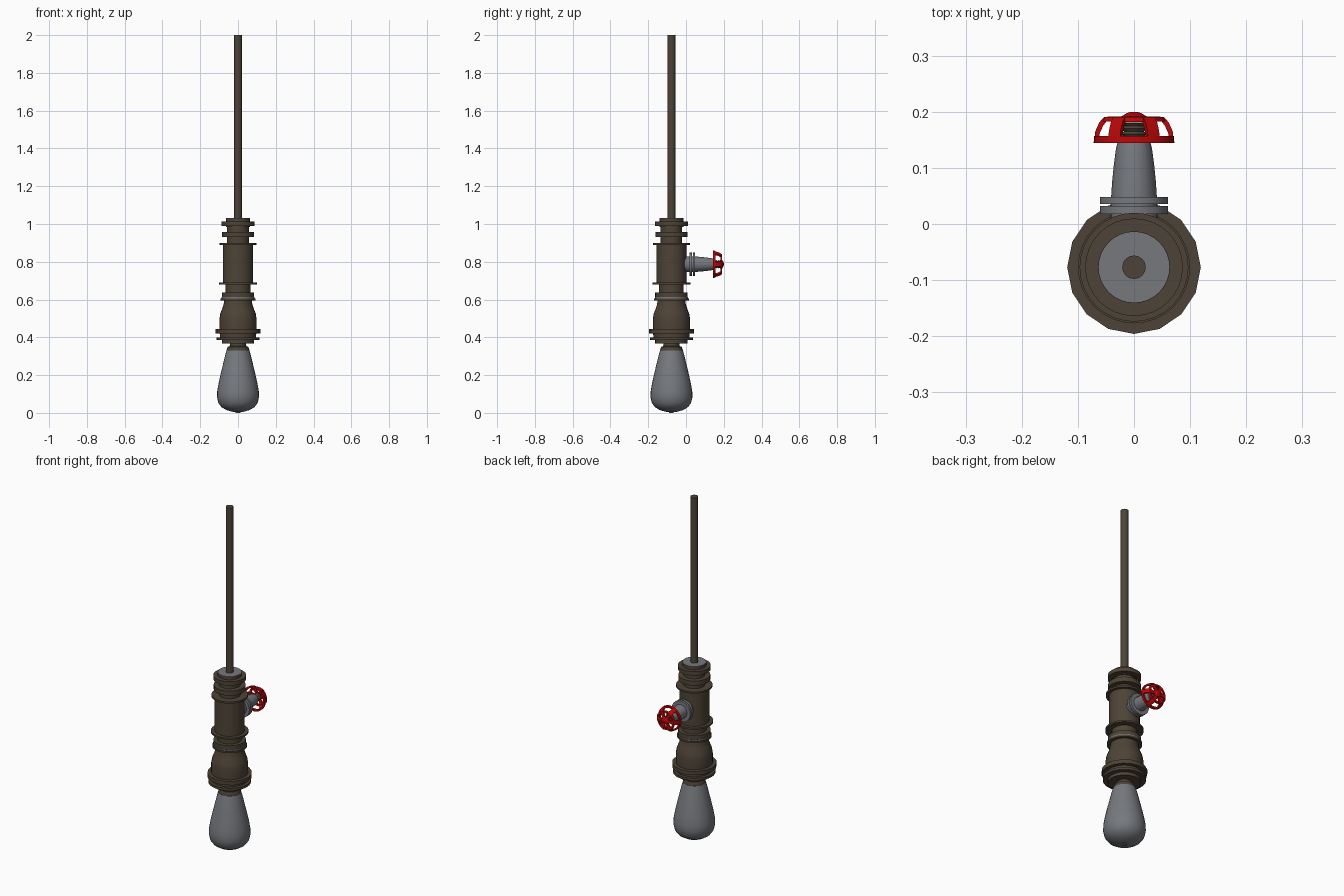
import bpy, bmesh, math
from mathutils import Vector, Matrix

if "Cube" in bpy.data.objects:
    bpy.data.objects.remove(bpy.data.objects["Cube"])

AXIS_Y = -0.077      # lamp axis
VALVE_Z = 0.787      # valve axis height


def material(name, rgb):
    m = bpy.data.materials.new(name)
    m.diffuse_color = (*rgb, 1)
    m.use_nodes = True
    m.node_tree.nodes["Principled BSDF"].inputs["Base Color"].default_value = m.diffuse_color
    return m


BROWN = material("aged_bronze", (0.076, 0.057, 0.038))
GREY = material("steel_grey", (0.180, 0.190, 0.208))
RED = material("valve_red", (0.48, 0.002, 0.002))

UP = Matrix.Translation((0, AXIS_Y, 0))
# local z becomes world +y for the valve parts
BACK = Matrix.Translation((0, 0, VALVE_Z)) @ Matrix.Rotation(-math.pi / 2, 4, 'X')


def finish(name, bm, mat, frame, angle=35):
    bmesh.ops.remove_doubles(bm, verts=bm.verts, dist=1e-5)
    bmesh.ops.recalc_face_normals(bm, faces=bm.faces)
    bm.transform(frame)
    me = bpy.data.meshes.new(name)
    bm.to_mesh(me)
    bm.free()
    me.materials.append(mat)
    ob = bpy.data.objects.new(name, me)
    bpy.context.collection.objects.link(ob)
    bpy.ops.object.select_all(action='DESELECT')
    ob.select_set(True)
    bpy.context.view_layer.objects.active = ob
    bpy.ops.object.shade_smooth_by_angle(angle=math.radians(angle))
    return ob


def lathe(name, profile, mat, segs=32, frame=UP, closed=False):
    """Spin (radius, height) points; open profiles get end caps."""
    bm = bmesh.new()
    rings = []
    for r, h in profile:
        rings.append([bm.verts.new((r * math.cos(2 * math.pi * i / segs),
                                    r * math.sin(2 * math.pi * i / segs), h))
                      for i in range(segs)])
    pairs = list(zip(rings, rings[1:]))
    if closed:
        pairs.append((rings[-1], rings[0]))
    for a, b in pairs:
        for i in range(segs):
            j = (i + 1) % segs
            bm.faces.new((a[i], a[j], b[j], b[i]))
    if not closed:
        bm.faces.new(rings[0])
        bm.faces.new(rings[-1])
    return finish(name, bm, mat, frame)


def disc(name, r, z0, z1, mat=BROWN, segs=32, frame=UP):
    return lathe(name, [(r, z0), (r, z1)], mat, segs, frame)


# hanging cord and top cap
disc("cord", 0.021, 1.02, 2.0, segs=16)
disc("cap", 0.064, 0.985, 1.030)
disc("cap_plate", 0.063, 1.025, 1.032, GREY)

# pipe body with its collars
disc("upper_neck", 0.057, 0.89, 0.99)
disc("upper_collar", 0.087, 0.990, 1.013)
disc("second_collar", 0.085, 0.930, 0.957)
disc("body_top_flange", 0.097, 0.889, 0.899)
disc("pipe_body", 0.080, 0.685, 0.892)
disc("body_bottom_flange", 0.100, 0.679, 0.689)
disc("lower_neck", 0.065, 0.59, 0.682)
disc("joint_collar", 0.086, 0.613, 0.637)
disc("joint_gasket", 0.088, 0.606, 0.613, GREY)
disc("joint_flange", 0.092, 0.596, 0.606)

# flared socket and its rings
lathe("socket", [(0.095, 0.39), (0.098, 0.44), (0.098, 0.50), (0.094, 0.525),
                 (0.083, 0.553), (0.076, 0.575), (0.073, 0.60)], BROWN)
disc("socket_wide_flange", 0.119, 0.420, 0.443, segs=16)
disc("socket_lower_flange", 0.113, 0.386, 0.400)
disc("socket_bottom", 0.086, 0.368, 0.392)

# bulb
lathe("bulb_base", [(0.060, 0.328), (0.060, 0.334), (0.054, 0.350),
                    (0.044, 0.353), (0.042, 0.37)], BROWN)
lathe("bulb", [(0.0015, 0.003), (0.030, 0.006), (0.062, 0.015), (0.088, 0.031),
               (0.104, 0.053), (0.111, 0.083), (0.110, 0.115), (0.103, 0.155),
               (0.092, 0.205), (0.080, 0.255), (0.068, 0.305), (0.061, 0.329)], GREY)
disc("bulb_tip", 0.012, 0.0, 0.006, GREY, 16)

# valve stub, twin flanges and bonnet
disc("valve_pipe", 0.042, -0.03, 0.04, GREY, 24, BACK)
disc("valve_inner_flange", 0.061, 0.018, 0.032, GREY, 24, BACK)
disc("valve_outer_flange", 0.061, 0.036, 0.048, GREY, 24, BACK)
lathe("valve_bonnet", [(0.041, 0.045), (0.039, 0.075), (0.036, 0.105),
                       (0.032, 0.135), (0.029, 0.147)], GREY, 12, BACK)

# threaded stem
lathe("valve_stem", [(0.018 + 0.004 * (i % 2), 0.145 + 0.005 * i) for i in range(8)],
      BROWN, 16, BACK)

# hand wheel: rim, front ring, hub and six bent spokes
lathe("wheel_rim", [(0.062, 0.144), (0.072, 0.144), (0.071, 0.157), (0.061, 0.157)],
      RED, 32, BACK, closed=True)
lathe("wheel_front_ring", [(0.045, 0.183), (0.057, 0.183), (0.053, 0.191), (0.045, 0.191)],
      RED, 32, BACK, closed=True)
lathe("wheel_hub", [(0.022, 0.181), (0.022, 0.192), (0.012, 0.198), (0.005, 0.200)],
      RED, 16, BACK)

outer = [(0.071, 0.146), (0.069, 0.165), (0.062, 0.181), (0.053, 0.191), (0.010, 0.192)]
inner = [(0.063, 0.146), (0.061, 0.162), (0.055, 0.175), (0.049, 0.183), (0.010, 0.184)]
bm = bmesh.new()
for k in range(6):
    turn = Matrix.Rotation(k * math.pi / 3, 4, 'Z')
    rows = []
    for (ro, ho), (ri, hi) in zip(outer, inner):
        w = 0.012 if ro > 0.02 else 0.006
        rows.append([bm.verts.new(turn @ Vector(p)) for p in
                     ((ro, -w, ho), (ro, w, ho), (ri, w, hi), (ri, -w, hi))])
    for a, b in zip(rows, rows[1:]):
        for i in range(4):
            j = (i + 1) % 4
            bm.faces.new((a[i], a[j], b[j], b[i]))
    bm.faces.new(rows[0])
    bm.faces.new(rows[-1])
finish("wheel_spokes", bm, RED, BACK)
